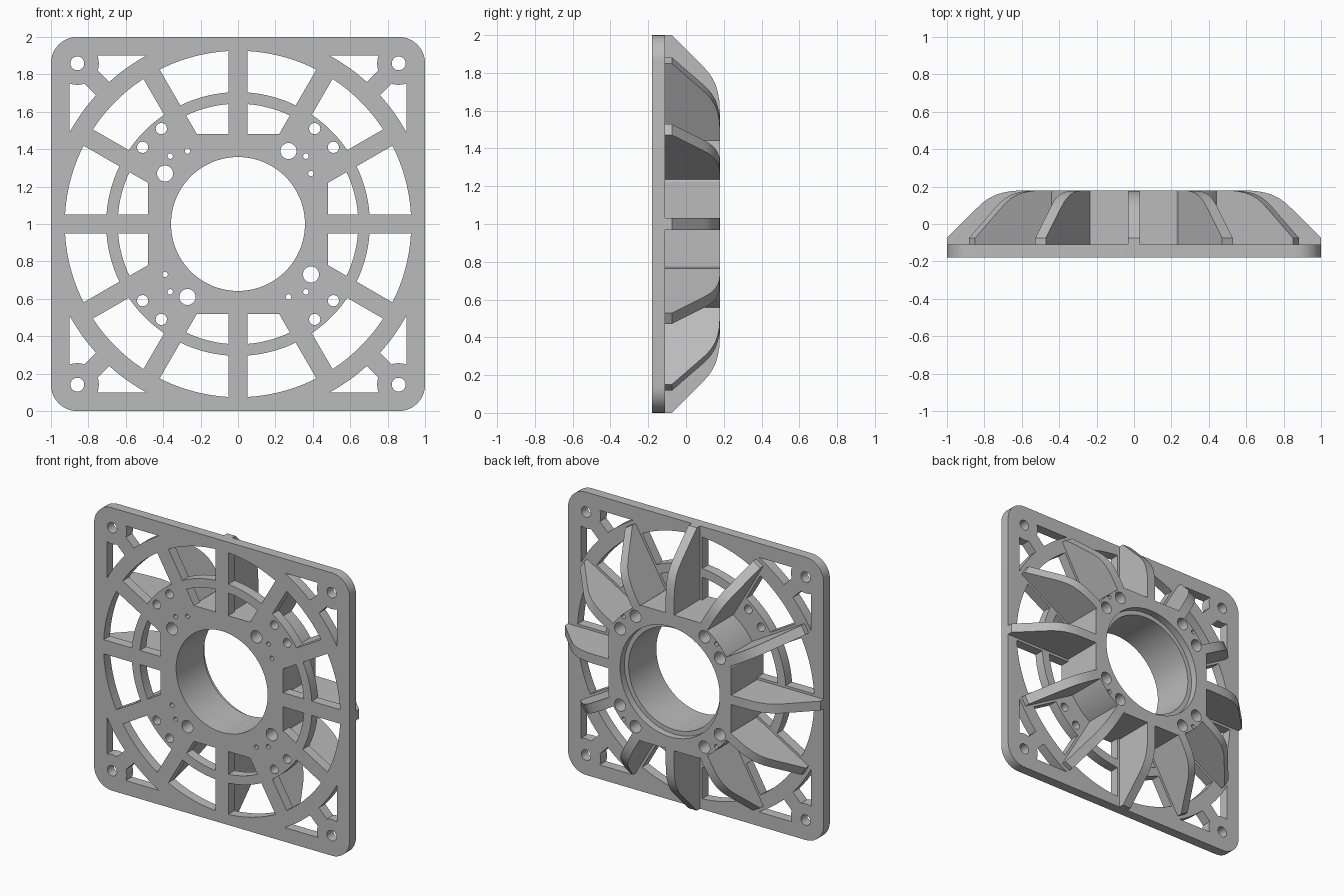
import bpy, bmesh, math
from math import sin, cos, asin, radians, sqrt, pi
from mathutils import Matrix

if "Cube" in bpy.data.objects:
    bpy.data.objects.remove(bpy.data.objects["Cube"])

GREY = bpy.data.materials.new("light_grey")
GREY.diffuse_color = (0.5, 0.5, 0.5, 1)
GREY.use_nodes = True
GREY.node_tree.nodes["Principled BSDF"].inputs["Base Color"].default_value = GREY.diffuse_color

Y_FRONT, Y_PLATE, Y_LEDGE, Y_BACK = -0.18, -0.11, 0.13, 0.18
SPOKE = 0.05          # half width of the flat spokes


def arc(cx, cy, r, a0, a1, n):
    return [(cx + r * cos(a0 + (a1 - a0) * i / n), cy + r * sin(a0 + (a1 - a0) * i / n))
            for i in range(n + 1)]


def circle(cx, cy, r, n=32):
    return arc(cx, cy, r, 0, 2 * pi, n)[:-1]


def turn(pts, a):
    return [(x * cos(a) - y * sin(a), x * sin(a) + y * cos(a)) for x, y in pts]


def finish(name, bm):
    bmesh.ops.remove_doubles(bm, verts=bm.verts, dist=0.0002)
    bmesh.ops.recalc_face_normals(bm, faces=bm.faces)
    me = bpy.data.meshes.new(name)
    bm.to_mesh(me)
    bm.free()
    me.materials.append(GREY)
    ob = bpy.data.objects.new(name, me)
    bpy.context.collection.objects.link(ob)
    bpy.ops.object.select_all(action='DESELECT')
    ob.select_set(True)
    bpy.context.view_layer.objects.active = ob
    bpy.ops.object.shade_smooth_by_angle(angle=radians(25))
    return ob


def slab(name, loops, y0, y1, open_front=False):
    """Outline with holes, drawn in the x-z plane and given depth from y0 to y1."""
    cu = bpy.data.curves.new(name + "_outline", 'CURVE')
    cu.dimensions = '2D'
    cu.fill_mode = 'BOTH'
    cu.extrude = (y1 - y0) / 2
    for pts in loops:
        sp = cu.splines.new('POLY')
        sp.points.add(len(pts) - 1)
        for p, (x, y) in zip(sp.points, pts):
            p.co = (x, y, 0, 1)
        sp.use_cyclic_u = True
    tmp = bpy.data.objects.new(name + "_outline", cu)
    bpy.context.collection.objects.link(tmp)
    dg = bpy.context.evaluated_depsgraph_get()
    me = bpy.data.meshes.new_from_object(tmp.evaluated_get(dg))
    bpy.data.objects.remove(tmp)
    bm = bmesh.new()
    bm.from_mesh(me)
    bm.transform(Matrix.Translation((0, (y0 + y1) / 2, 1)) @ Matrix.Rotation(pi / 2, 4, 'X'))
    bmesh.ops.remove_doubles(bm, verts=bm.verts, dist=0.0002)
    bmesh.ops.recalc_face_normals(bm, faces=bm.faces)
    if open_front:   # drop the cap buried against the part in front
        cap = [f for f in bm.faces if all(abs(v.co.y - y0) < 1e-4 for v in f.verts)]
        bmesh.ops.delete(bm, geom=cap, context='FACES')
    return finish(name, bm)


# Plate outline with rounded corners
plate = []
for k, (sx, sy) in enumerate([(1, 1), (-1, 1), (-1, -1), (1, -1)]):
    plate += arc(sx * 0.86, sy * 0.86, 0.14, k * pi / 2, (k + 1) * pi / 2, 10)
loops = [plate]

# Twelve outer windows between the spokes
r0, r1 = 0.705, 0.926
a0, a1 = asin(SPOKE / r0), asin(SPOKE / r1)
window = arc(0, 0, r1, a1, pi / 6 - a1, 10) + arc(0, 0, r0, pi / 6 - a0, a0, 10)
loops += [turn(window, k * pi / 6) for k in range(12)]

# Eight inner windows between the ring and the square hub
r = 0.643
a = asin(SPOKE / r)
t = (0.48 - SPOKE * cos(pi / 6)) / cos(pi / 6) + 0
t = (0.48 - SPOKE * 0.5) / cos(pi / 6)
edge_z = t * 0.5 - SPOKE * cos(pi / 6)
inner = [(0.48, SPOKE)] + arc(0, 0, r, a, pi / 6 - a, 8) + [(0.48, edge_z)]
for k in range(4):
    loops.append(turn(inner, k * pi / 2))
    loops.append(turn([(x, -y) for x, y in inner], k * pi / 2))

# Corner windows: limited by frame, outer ring, bolt boss and diagonal strut
R, B, C, F = 1.025, 0.115, 0.859, 0.9
d = 0.05
ring_a = asin(d / R)
phi = asin(d / B)
boss_end = math.acos((F - C) / B)
corner = (arc(0, 0, R, asin(F / R), pi / 4 + ring_a, 8)
          + arc(C, C, B, 5 * pi / 4 - phi, pi / 2 + (pi / 2 - asin((F - C) / B)), 6))
for k in range(4):
    loops.append(turn(corner, k * pi / 2))
    loops.append(turn([(y, x) for x, y in corner], k * pi / 2))

# Round holes in the plate
pins = [(0.27, 0.39), (0.39, 0.27)]
bore = circle(0, 0, 0.358, 96)
loops.append(bore)
hub_holes = []
for k in range(4):
    q = k * pi / 2
    loops.append(turn(circle(C, C, 0.037), q))
    for x, y in [(0.41, 0.51), (0.51, 0.41)]:
        loops.append(turn(circle(x, y, 0.03), q))
    loops.append(turn(circle(0.363, 0.363, 0.015, 16), q))
    loops.append(turn(circle(*pins[0], 0.043), q))
    loops.append(turn(circle(*pins[1], 0.015, 16), q))
    hub_holes.append(turn(circle(0.363, 0.363, 0.015, 16), q))
    hub_holes += [turn(circle(x, y, 0.043), q) for x, y in pins]
slab("plate", loops, Y_FRONT, Y_PLATE)

# Hub: square with rounded corners, stepped bore at the back
b = math.acos(0.48 / 0.53)
hub = []
for k in range(4):
    hub += arc(0, 0, 0.53, k * pi / 2 + b, (k + 1) * pi / 2 - b, 16)
slab("hub", [hub, bore] + hub_holes, Y_PLATE, Y_LEDGE, True)
slab("hub_rim", [hub, circle(0, 0, 0.39, 96)] + hub_holes, Y_LEDGE, Y_BACK, True)

# Twelve curved ribs behind the spokes
for k in range(12):
    start = 0.475 if k % 3 == 0 else 0.522
    profile = [(start, Y_PLATE), (1.0, Y_PLATE), (1.0, -0.075), (0.84, 0.085), (0.81, 0.113),
               (0.78, 0.135), (0.74, 0.156), (0.70, 0.168), (0.65, 0.177), (0.58, Y_BACK),
               (start, Y_BACK)]
    bm = bmesh.new()
    face = bm.faces.new([bm.verts.new((x, y, -0.033)) for x, y in profile])
    ext = bmesh.ops.extrude_face_region(bm, geom=[face])
    bmesh.ops.translate(bm, vec=(0, 0, 0.066),
                        verts=[v for v in ext['geom'] if isinstance(v, bmesh.types.BMVert)])
    bm.transform(Matrix.Translation((0, 0, 1)) @ Matrix.Rotation(k * pi / 6, 4, 'Y'))
    finish(f"rib_{k + 1}", bm)
